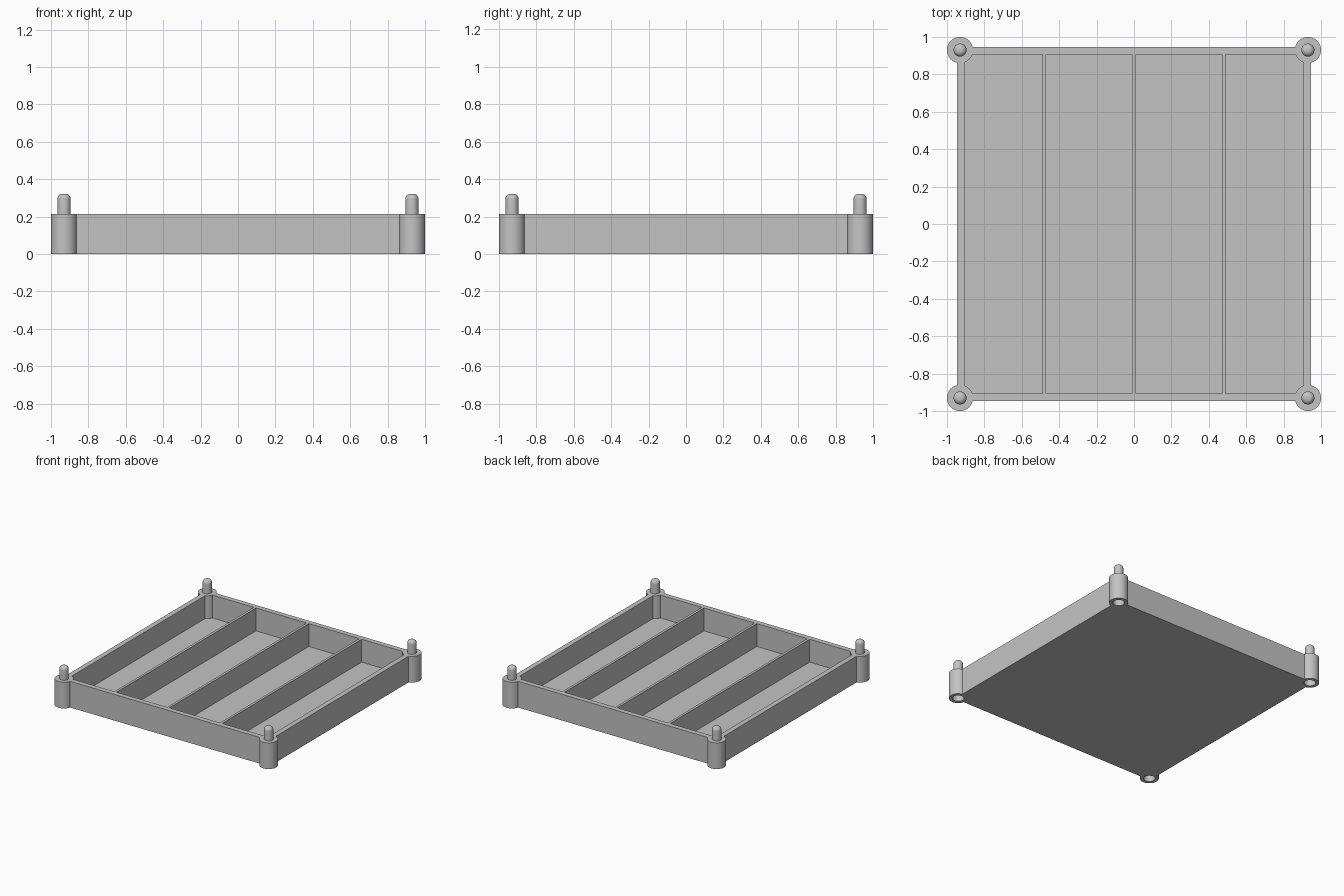
import bpy, bmesh, math
from mathutils import Matrix

old = bpy.data.objects.get("Cube")
if old:
    bpy.data.objects.remove(old, do_unlink=True)

HEIGHT, FLOOR = 0.215, 0.027
OUTER, INNER = 0.947, 0.905
POST, POST_R = 0.93, 0.07
SOCKET_R, SOCKET_DEPTH = 0.043, 0.12
PEG_R, PEG_TOP, PEG_ROUND = 0.035, 0.322, 0.028
DIVIDERS, DIVIDER_W = (-0.48, 0, 0.48), 0.02
CORNERS = [(x * POST, y * POST) for x in (-1, 1) for y in (-1, 1)]

grey = bpy.data.materials.new("plain grey")
grey.use_nodes = True
colour = (0.55, 0.55, 0.55, 1)
grey.diffuse_color = colour
grey.node_tree.nodes["Principled BSDF"].inputs["Base Color"].default_value = colour


def finish(name, bm):
    mesh = bpy.data.meshes.new(name)
    bm.to_mesh(mesh)
    bm.free()
    mesh.materials.append(grey)
    obj = bpy.data.objects.new(name, mesh)
    bpy.context.collection.objects.link(obj)
    return obj


def boxes(name, bounds):
    bm = bmesh.new()
    for x0, x1, y0, y1, z0, z1 in bounds:
        place = Matrix.Translation(((x0 + x1) / 2, (y0 + y1) / 2, (z0 + z1) / 2))
        size = Matrix.Diagonal((x1 - x0, y1 - y0, z1 - z0, 1))
        bmesh.ops.create_cube(bm, size=1, matrix=place @ size)
    return finish(name, bm)


def corner_cylinders(name, radius, z0, z1):
    bm = bmesh.new()
    for x, y in CORNERS:
        bmesh.ops.create_cone(bm, cap_ends=True, segments=48, radius1=radius,
                              radius2=radius, depth=z1 - z0,
                              matrix=Matrix.Translation((x, y, (z0 + z1) / 2)))
    return finish(name, bm)


def select(obj):
    bpy.ops.object.select_all(action="DESELECT")
    obj.select_set(True)
    bpy.context.view_layer.objects.active = obj


def combine(target, tool, operation):
    mod = target.modifiers.new(tool.name, "BOOLEAN")
    mod.operation, mod.solver, mod.object = operation, "EXACT", tool
    select(target)
    bpy.ops.object.modifier_apply(modifier=mod.name)
    bpy.data.objects.remove(tool, do_unlink=True)


# Tray with long compartments separated by thin dividers
tray = boxes("tray", [(-OUTER, OUTER, -OUTER, OUTER, 0, HEIGHT)])
half = DIVIDER_W / 2
starts = [-INNER] + [x + half for x in DIVIDERS]
ends = [x - half for x in DIVIDERS] + [INNER]
combine(tray, boxes("compartments", [(a, b, -INNER, INNER, FLOOR, HEIGHT + 0.1)
                                     for a, b in zip(starts, ends)]), "DIFFERENCE")

# Corner posts with stacking sockets underneath
combine(tray, corner_cylinders("posts", POST_R, 0, HEIGHT), "UNION")
combine(tray, corner_cylinders("sockets", SOCKET_R, -0.1, SOCKET_DEPTH), "DIFFERENCE")
select(tray)
bpy.ops.object.shade_smooth_by_angle(angle=math.radians(30))

# Round-topped stacking pegs, turned from a profile
profile = [(0, HEIGHT - 0.01), (PEG_R, HEIGHT - 0.01)]
for i in range(9):
    a = math.pi / 2 * i / 8
    profile.append((PEG_R - PEG_ROUND * (1 - math.cos(a)),
                    PEG_TOP - PEG_ROUND * (1 - math.sin(a))))
profile.append((0, PEG_TOP))
for (x, y), side in zip(CORNERS, ("front_right", "back_right", "front_left", "back_left")):
    bm = bmesh.new()
    verts = [bm.verts.new((r, 0, z)) for r, z in profile]
    edges = [bm.edges.new(pair) for pair in zip(verts, verts[1:])]
    bmesh.ops.spin(bm, geom=verts + edges, cent=(0, 0, 0), axis=(0, 0, 1),
                   angle=math.tau, steps=32)
    bmesh.ops.remove_doubles(bm, verts=bm.verts, dist=0.0001)
    bmesh.ops.recalc_face_normals(bm, faces=bm.faces)
    peg = finish("peg_" + side, bm)
    peg.location = (x, y, 0)
    select(peg)
    bpy.ops.object.shade_smooth_by_angle(angle=math.radians(30))
